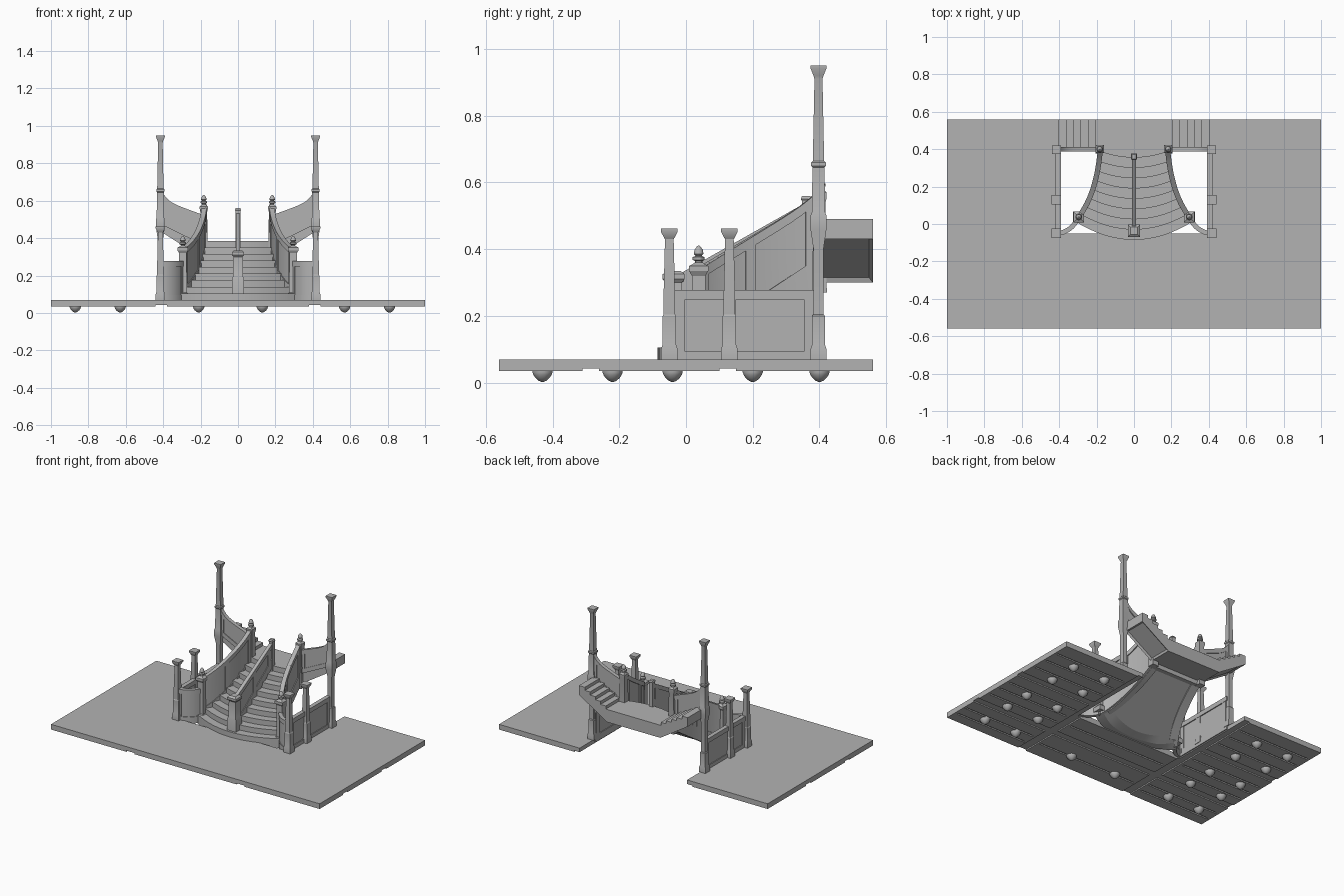
import bpy, bmesh, math
from mathutils import Vector

cube = bpy.data.objects.get("Cube")
if cube:
    bpy.data.objects.remove(cube)

stone = bpy.data.materials.new("light_grey")
stone.use_nodes = True
GREY = (0.45, 0.45, 0.45, 1)
stone.diffuse_color = GREY
stone.node_tree.nodes["Principled BSDF"].inputs["Base Color"].default_value = GREY


def finish(name, bm):
    bmesh.ops.recalc_face_normals(bm, faces=bm.faces)
    mesh = bpy.data.meshes.new(name)
    bm.to_mesh(mesh)
    bm.free()
    mesh.materials.append(stone)
    obj = bpy.data.objects.new(name, mesh)
    bpy.context.collection.objects.link(obj)
    return obj


def loft(name, rings, loop=False):
    """Skin closed rings of points; cap both ends unless looped."""
    bm = bmesh.new()
    rows = [[bm.verts.new(p) for p in ring] for ring in rings]
    n = len(rows[0])
    for a, b in zip(rows, rows[1:]):
        for i in range(n):
            j = (i + 1) % n
            bm.faces.new((a[i], a[j], b[j], b[i]))
    bm.faces.new(rows[0])
    bm.faces.new(rows[-1])
    return finish(name, bm)


def box(name, x0, x1, y0, y1, z0, z1):
    return loft(name, [[(x0, y0, z), (x1, y0, z), (x1, y1, z), (x0, y1, z)] for z in (z0, z1)])


def turned(name, x, y, profile, sides=4):
    """Post or finial from (height, half width) pairs."""
    k = 1 / math.cos(math.pi / sides)
    angles = [math.tau * (i + 0.5) / sides for i in range(sides)]
    return loft(name, [[(x + r * k * math.cos(a), y + r * k * math.sin(a), z) for a in angles]
                       for z, r in profile])


def wall(name, path, lo, hi, thick, start=0.0, end=1.0, steps=16):
    """Upright strip following a plan path, bounded by two height rules."""
    rings = []
    for i in range(steps + 1):
        f = start + (end - start) * i / steps
        p = path(f)
        d = (path(f + 0.01) - path(f - 0.01)).normalized()
        n = Vector((-d.y, d.x)) * thick / 2
        a, b = p + n, p - n
        rings.append([(a.x, a.y, lo(f)), (b.x, b.y, lo(f)), (b.x, b.y, hi(f)), (a.x, a.y, hi(f))])
    return loft(name, rings)


def framed(name, path, lo, hi, thick, stiles, foot=0.025, head=0.03):
    """Thin panel with thicker top rail, bottom rail and stiles."""
    wall(name + "_panel", path, lo, hi, thick * 0.6)
    wall(name + "_top_rail", path, lambda f: hi(f) - head, hi, thick * 1.15)
    wall(name + "_bottom_rail", path, lo, lambda f: lo(f) + foot, thick)
    for f in stiles:
        wall(name + "_stile", path, lo, lambda f: hi(f) - 0.01, thick, f - 0.04, f + 0.04, 2)


def line(x0, y0, x1, y1):
    return lambda f: Vector((x0 + (x1 - x0) * f, y0 + (y1 - y0) * f))


def bezier(a, b, c):
    a, b, c = Vector(a), Vector(b), Vector(c)
    return lambda f: a * (1 - f) ** 2 + b * 2 * f * (1 - f) + c * f * f


# Floor slab around the stairwell
FLOOR = 0.07
box("floor_front", -1, 1, -0.56, -0.05, 0.043, FLOOR)
for s in (-1, 1):
    box("floor_side", *sorted((s, s * 0.4)), -0.05, 0.56, 0.043, FLOOR)

# Underside battens between channels
for x0, x1 in ((-1, -0.44), (-0.38, 0.38), (0.44, 1)):
    for y0, y1, count in ((-0.56, -0.31, 3), (-0.26, 0.1, 4), (0.15, 0.56, 4)):
        if x0 == -0.38:
            y1, count = min(y1, -0.05), 2
            if y0 > 0:
                continue
        pitch = (y1 - y0) / count
        for i in range(count):
            box("floor_batten", x0, x1, y0 + i * pitch, y0 + (i + 1) * pitch - (0.012 if i < count - 1 else 0), 0.035, 0.046)
        for x in (x0, x1 - 0.02):
            box("batten_end", x, x + 0.02, y0, y1, 0.0352, 0.045)

# Domed lamps under the floor
DOME = [(0.002, 0.003), (0.006, 0.012), (0.014, 0.021), (0.023, 0.027), (0.031, 0.03), (0.045, 0.03)]
for x in (-0.87, -0.63, 0.57, 0.81):
    for y in (-0.43, -0.22, -0.04, 0.2, 0.4):
        turned("ceiling_lamp", x, y, DOME, 12)
for x in (-0.21, 0.13):
    turned("ceiling_lamp", x, -0.43, DOME, 12)

# Flared main flight with bowed steps
STEPS, RISE, LAND = 9, 0.035, 0.385


def half_width(y):
    t = (math.sqrt(0.0576 + 0.48 * (y - 0.04)) - 0.24) / 0.24
    return 0.295 - 0.19 * t + 0.075 * t * t


def under(y):
    return max(0.04, 0.3 + (y - 0.4) * 0.66)


def nose(i):
    if i == STEPS:
        return [(0.18 * k / 8, 0.4) for k in range(-8, 9)]
    c, y = -0.085 + 0.055 * i, 0.2
    for _ in range(30):
        y = c + half_width(max(y, 0)) ** 2
    w = half_width(y)
    return [(w * k / 8, c + (w * k / 8) ** 2) for k in range(-8, 9)]


for i in range(STEPS):
    z = FLOOR + RISE * (i + 1)
    loft("main_step", [[(*a, z), (*b, z), (*b, under(b[1])), (*a, under(a[1]))]
                       for a, b in zip(nose(i), nose(i + 1))])

# Landing with two side flights and recessed soffits
half = [(0.2, LAND)]
for i in range(5):
    x, z = 0.205 + 0.039 * i, LAND + 0.021 * i
    half += [(x, z), (x, z + 0.021)]
half += [(0.405, 0.49), (0.405, 0.43), (0.2, 0.3)]
outline = half + [(-x, z) for x, z in reversed(half)]
landing = loft("landing", [[(x, y, z) for x, z in outline] for y in (0.4, 0.56)])
bm = bmesh.new()
bm.from_mesh(landing.data)
slopes = [f for f in bm.faces if -0.95 < f.normal.z < -0.3]
bmesh.ops.inset_individual(bm, faces=slopes, thickness=0.016, depth=-0.01)
bm.to_mesh(landing.data)
bm.free()

# Soffit frame below the main flight
box("soffit_head", -0.18, 0.18, 0.37, 0.4, 0.272, 0.31)

# Post profiles
TALL = [(0.07, 0.024), (0.1, 0.024), (0.115, 0.019), (0.2, 0.019), (0.205, 0.015), (0.4, 0.015),
        (0.46, 0.024), (0.5, 0.024), (0.51, 0.02), (0.645, 0.018), (0.65, 0.022), (0.66, 0.022),
        (0.665, 0.017), (0.91, 0.012), (0.92, 0.015), (0.942, 0.024), (0.95, 0.024)]
SHORT = [(0.07, 0.025), (0.1, 0.025), (0.115, 0.02), (0.2, 0.02), (0.205, 0.017), (0.27, 0.017),
         (0.43, 0.013), (0.435, 0.016), (0.452, 0.025), (0.462, 0.025)]
NEWEL = [(0, 0.03), (0.03, 0.03), (0.04, 0.022), (0.25, 0.02), (0.265, 0.029), (0.28, 0.029), (0.285, 0.018), (0.29, 0.012)]
FINIAL = [(0, 0.012), (0.008, 0.012), (0.012, 0.02), (0.02, 0.02), (0.024, 0.01), (0.03, 0.016),
          (0.042, 0.014), (0.052, 0.006), (0.055, 0.002)]


def newel(x, y, z, drop=0.0):
    prof = [(z + h, r) for h, r in NEWEL]
    if drop:
        prof = [(z - drop, 0.022)] + [(z + h, min(r, 0.024) * 0.9) for h, r in NEWEL if h > 0.1]
    turned("newel_post", x, y, prof)
    top = prof[-1][0] - 0.004
    turned("newel_finial", x, y, [(top + h, r * 0.9) for h, r in FINIAL], 12)


for s in (-1, 1):
    # Posts
    turned("tall_post", s * 0.415, 0.397, TALL)
    for y in (0.13, -0.05):
        turned("short_post", s * 0.415, y, SHORT)
    newel(s * 0.295, 0.038, FLOOR)
    newel(s * 0.183, 0.4, 0.29, 0.02)

    # Stairwell side walls and curved return
    low, high = (lambda f: FLOOR - 0.02), (lambda f: 0.277)
    framed("side_wall", line(s * 0.405, -0.05, s * 0.405, 0.4), low, high, 0.024, (0.06, 0.4, 0.94), 0.045)
    framed("curved_wall", bezier((s * 0.405, -0.05), (s * 0.335, -0.04), (s * 0.3, 0.03)),
           low, high, 0.022, (0.1, 0.9), 0.045)

    # Main balustrade sweeping up the flared edge
    sweep = bezier((s * 0.295, 0.04), (s * 0.2, 0.16), (s * 0.18, 0.4))
    base = lambda f: under(sweep(f).y) - 0.012
    rail = lambda f: 0.35 + (sweep(f).y - 0.05) * 0.6 + 0.02 * max(f, 0) ** 12
    framed("main_balustrade", sweep, base, rail, 0.024, (0.04, 0.5, 0.95), 0.09)
    inner = lambda f: Vector((sweep(f).x - s * 0.025, sweep(f).y))
    wall("soffit_edge", inner, base, lambda f: under(sweep(f).y) + 0.01, 0.04, 0.1, 1)

    # Upper balustrade beside the side flight
    framed("upper_balustrade", line(s * 0.19, 0.4, s * 0.405, 0.4), lambda f: 0.365 + 0.105 * f,
           lambda f: 0.525 + 0.08 * f + 0.045 * max(f, 0) ** 8, 0.022, (0.12, 0.92), 0.03)

# Centre handrail and its posts
centre = line(0, -0.03, 0, 0.36)
framed("centre_balustrade", centre, lambda f: 0.09 + 0.29 * f, lambda f: 0.32 + 0.22 * f, 0.02,
       (0.1, 0.5, 0.9), 0.06)
turned("centre_newel", 0, -0.037, [(0.07, 0.033), (0.18, 0.033), (0.195, 0.027), (0.3, 0.025),
                                   (0.31, 0.033), (0.325, 0.033), (0.335, 0.02)])
turned("centre_top_post", 0, 0.36, [(0.34, 0.013), (0.545, 0.013), (0.55, 0.016), (0.56, 0.012)])

# Smooth curved surfaces while keeping edges crisp
for obj in bpy.context.scene.objects:
    if obj.type == "MESH":
        obj.select_set(True)
        bpy.context.view_layer.objects.active = obj
bpy.ops.object.shade_smooth_by_angle(angle=math.radians(30))
